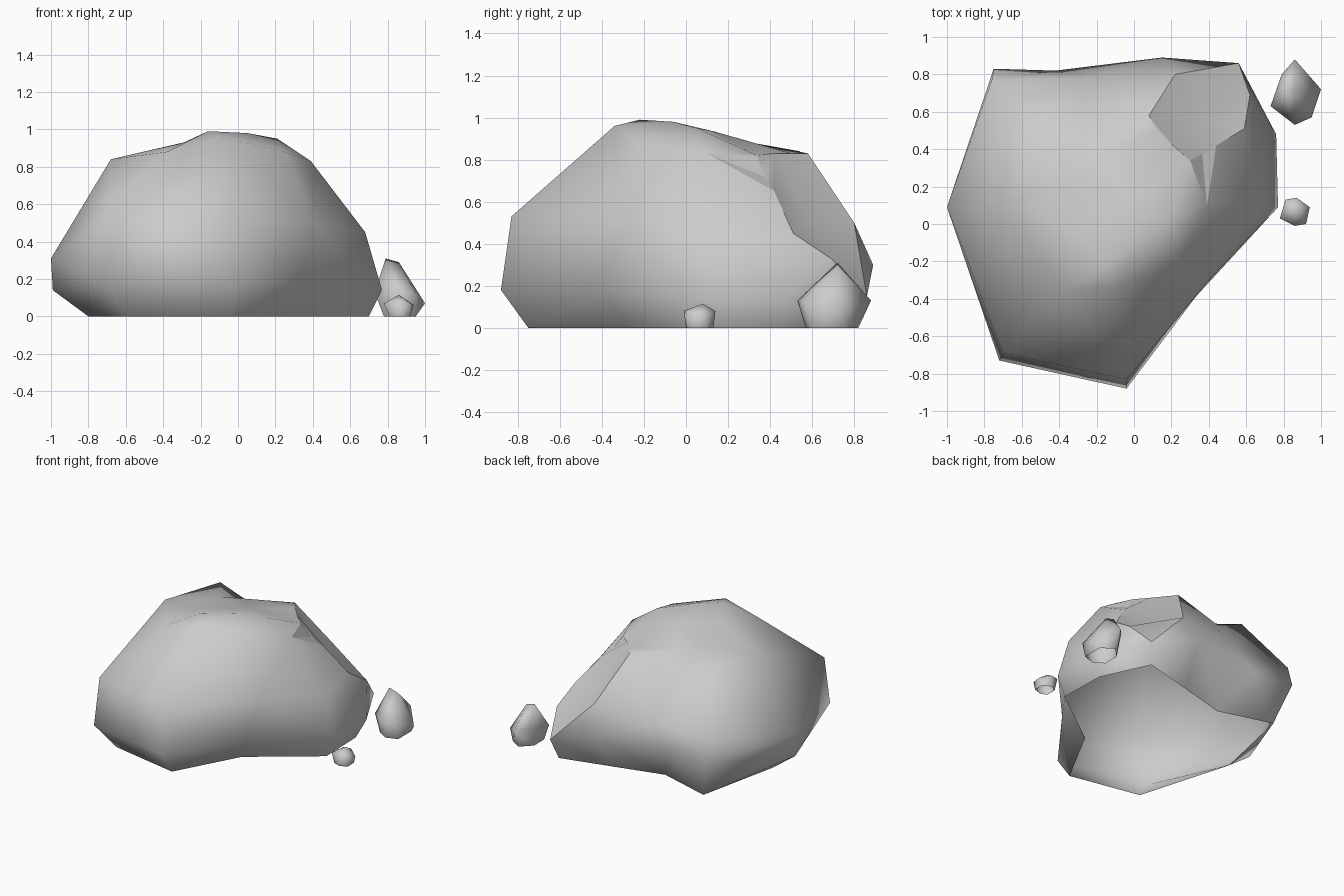
import bpy, bmesh

cube = bpy.data.objects.get("Cube")
if cube:
    bpy.data.objects.remove(cube, do_unlink=True)

stone = bpy.data.materials.new("stone grey")
stone.use_nodes = True
grey = (0.6, 0.6, 0.6, 1)
stone.diffuse_color = grey
stone.node_tree.nodes["Principled BSDF"].inputs["Base Color"].default_value = grey


def finish(name, bm):
    """Turn a closed stone into a smooth shell that is open underneath."""
    bmesh.ops.recalc_face_normals(bm, faces=bm.faces[:])
    under = [f for f in bm.faces if all(v.co.z < .001 for v in f.verts)]
    bmesh.ops.delete(bm, geom=under, context='FACES')
    for f in bm.faces:
        f.smooth = True
    mesh = bpy.data.meshes.new(name)
    bm.to_mesh(mesh)
    bm.free()
    mesh.materials.append(stone)
    obj = bpy.data.objects.new(name, mesh)
    bpy.context.scene.collection.objects.link(obj)


def loft(bm, rings, peak):
    """Skin closed rings of equal length, with a flat floor and a fanned top."""
    loops = [[bm.verts.new(p) for p in ring] for ring in rings]
    top = bm.verts.new(peak)
    count = len(loops[0])
    bm.faces.new(loops[0])
    for i in range(count):
        j = (i + 1) % count
        for low, high in zip(loops, loops[1:]):
            bm.faces.new((low[i], low[j], high[j], high[i]))
        bm.faces.new((loops[-1][i], loops[-1][j], top))
    bmesh.ops.triangulate(bm, faces=bm.faces[:], quad_method='SHORT_EDGE')
    return loops


def pebble(name, points):
    bm = bmesh.new()
    for p in points:
        bm.verts.new(p)
    bmesh.ops.convex_hull(bm, input=bm.verts[:])
    finish(name, bm)


# Boulder rings run from the left flank round the front to the back
floor = [(x, y, 0) for x, y in (
    (-.8, .08), (-.59, -.64), (-.04, -.75), (.22, -.27), (.7, .08),
    (.69, .45), (.52, .81), (.13, .71), (-.25, .61), (-.66, .73))]
belly = [(-.99, .08, .14), (-.72, -.73, .17), (-.04, -.88, .18), (.33, -.39, .18),
         (.77, .09, .14), (.76, .48, .14), (.56, .86, .15), (.15, .89, .3),
         (-.42, .82, .28), (-.75, .83, .3)]
waist = [(-1, .09, .31), (-.7, -.69, .53), (-.04, -.83, .53), (.4, -.3, .5),
         (.68, .1, .45), (.59, .51, .45), (.62, .69, .33), (.22, .8, .5),
         (-.27, .78, .46), (-.76, .77, .47)]
shoulder = [(-.68, .08, .84), (-.38, -.35, .88), (-.1, -.34, .96), (.25, -.2, .88),
            (.39, .1, .83), (.44, .42, .65), (.35, .57, .52), (.08, .58, .83),
            (-.28, .58, .72), (-.53, .54, .84)]
crown = [(-.43, .12, .88), (-.29, -.06, .93), (-.16, -.22, .99), (.05, -.06, .98),
         (.21, .05, .95), (.3, .34, .82), (.21, .42, .83), (.12, .5, .83),
         (-.2, .36, .87), (-.32, .26, .89)]
bm = bmesh.new()
loops = loft(bm, [floor, belly, waist, shoulder, crown], (0, .13, .935))

# Broken corner: the column pair on the back right, closed off at its foot
chip = {v for ring in loops[2:] for v in ring[5:8]} | {loops[1][6]}

# Crack: fold the rim of the broken corner inward
rim_low, rim_high = loops[3][5], loops[4][5]
rim = bm.edges.get((rim_low, rim_high))
fold = bmesh.utils.edge_split(rim, rim_low, 0.5)[1]
fold.co = (.365, .37, .72)
for face in list(fold.link_faces):
    ring = list(face.verts)
    opposite = ring[(ring.index(fold) + 2) % len(ring)]
    bmesh.utils.face_split(face, fold, opposite)
chip.add(fold)

# Keep crisp edges round the broken corner and inside the crack
for edge in bm.edges:
    inside = [all(v in chip for v in f.verts) for f in edge.link_faces]
    cracked = [fold in f.verts and loops[3][4] in f.verts for f in edge.link_faces]
    edge.smooth = not (any(cracked) or any(inside) and not all(inside))
finish("boulder", bm)

# Large loose stone with a narrow top
pebble("large_pebble", [
    (.78, .62, 0), (.86, .57, 0), (.95, .6, 0), (.95, .76, 0), (.86, .82, 0), (.78, .74, 0),
    (.73, .63, .13), (.86, .53, .13), (.95, .57, .12), (1, .72, .07),
    (.86, .88, .13), (.79, .8, .15), (.79, .72, .31), (.86, .72, .29)])

# Small loose stone
pebble("small_pebble", [
    (.81, .02, 0), (.86, 0, 0), (.92, .02, 0), (.92, .1, 0), (.86, .13, 0), (.81, .1, 0),
    (.78, .03, .07), (.86, -.01, .08), (.92, 0, .07), (.94, .09, .06),
    (.87, .14, .08), (.81, .13, .08), (.86, .08, .115)])
